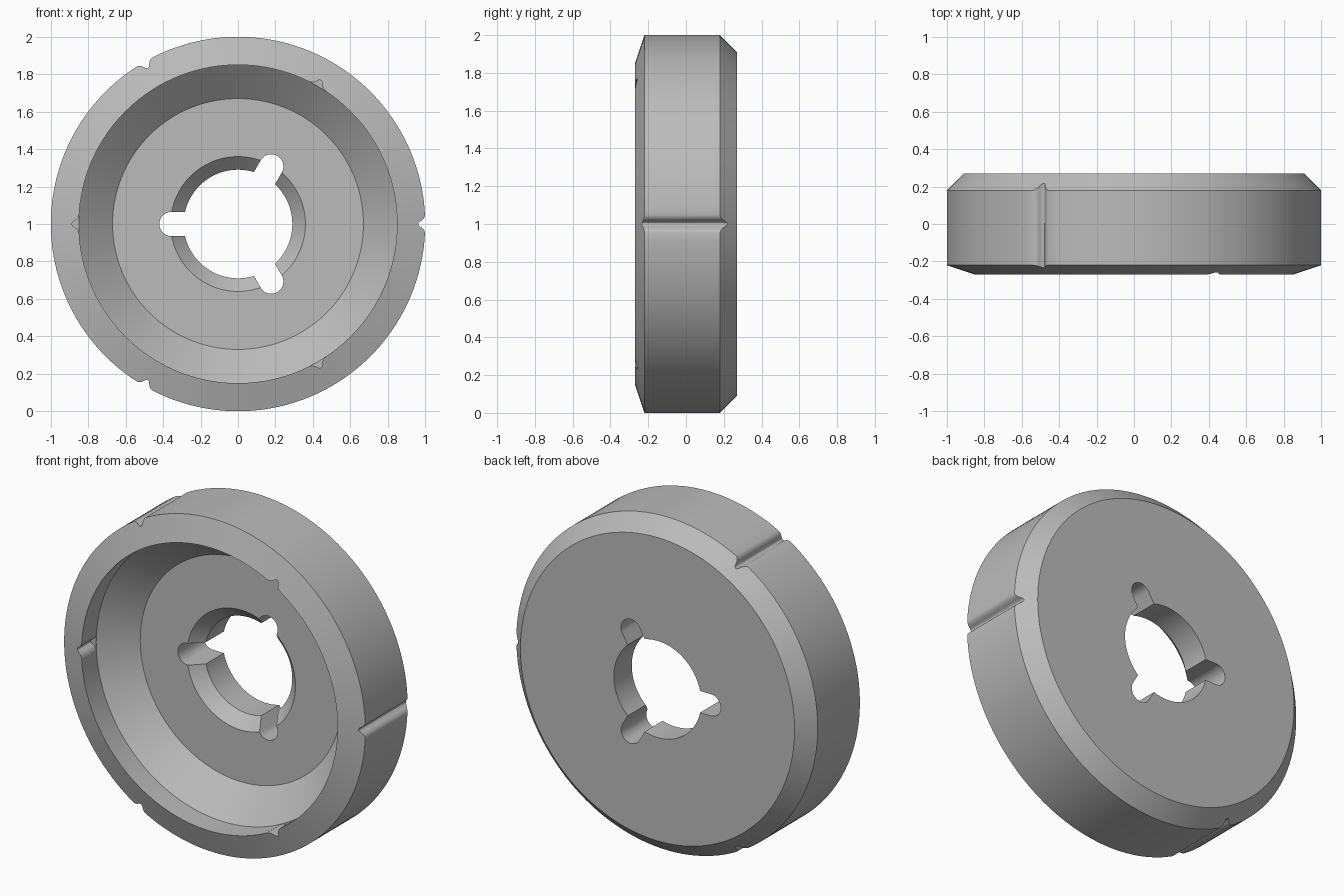
import bpy, bmesh, math
from mathutils import Matrix, Vector

cube = bpy.data.objects.get("Cube")
if cube:
    bpy.data.objects.remove(cube, do_unlink=True)

SEGMENTS = 144
CENTRE = Vector((0, 0, 1))


def make_object(name, bm):
    bmesh.ops.recalc_face_normals(bm, faces=bm.faces[:])
    mesh = bpy.data.meshes.new(name)
    bm.to_mesh(mesh)
    bm.free()
    obj = bpy.data.objects.new(name, mesh)
    bpy.context.collection.objects.link(obj)
    return obj


def lathe(bm, profile):
    """Turn a closed (radius, y) profile around the y axis."""
    rings = []
    for i in range(SEGMENTS):
        a = math.tau * i / SEGMENTS
        rings.append([bm.verts.new(CENTRE + Vector((r * math.cos(a), y, r * math.sin(a))))
                      for r, y in profile])
    n = len(profile)
    for i, ring in enumerate(rings):
        after = rings[(i + 1) % SEGMENTS]
        for j in range(n):
            k = (j + 1) % n
            bm.faces.new((ring[j], ring[k], after[k], after[j]))


def prism(bm, outline, degrees, y0, y1):
    """Extrude a (radial, tangential) outline along y at an angle about the axis."""
    turn = Matrix.Rotation(math.radians(-degrees), 3, 'Y')
    front, back = [[bm.verts.new(CENTRE + turn @ Vector((r, y, t))) for r, t in outline]
                   for y in (y0, y1)]
    bm.faces.new(front)
    bm.faces.new(back)
    n = len(outline)
    for j in range(n):
        k = (j + 1) % n
        bm.faces.new((front[j], front[k], back[k], back[j]))


def mirrored(half):
    """Complete a half outline that ends on the centre line."""
    return half + [(r, -t) for r, t in reversed(half[:-1])]


# Disc with chamfered rim, deep conical recess and bevelled bore
body = bmesh.new()
lathe(body, [(0.29, 0.27), (0.91, 0.27), (1.0, 0.18), (1.0, -0.22), (0.85, -0.27),
             (0.85, -0.13), (0.67, 0.03), (0.36, 0.03), (0.29, 0.10)])
disc = make_object("recessed_disc", body)

# Flared groove section as (depth, half width)
flare = [(-0.04, 0.052), (0.0, 0.05), (0.004, 0.036), (0.012, 0.024),
         (0.022, 0.017), (0.031, 0.012), (0.036, 0.006), (0.037, 0.0)]
outer_groove = mirrored([(1 - d, t) for d, t in flare])
inner_notch = mirrored([(0.849 + d, t) for d, t in flare])

# Round-ended key slot
slot = [(0.2, 0.065)]
slot += [(0.355 + 0.065 * math.cos(a), 0.065 * math.sin(a))
         for a in (math.pi / 2 - math.pi * i / 16 for i in range(17))]
slot += [(0.2, -0.065)]

cuts = bmesh.new()
for i in range(3):
    prism(cuts, outer_groove, 120 * i, -0.4, 0.4)
    prism(cuts, inner_notch, 60 + 120 * i, -0.4, -0.131)
    prism(cuts, slot, 60 + 120 * i, -0.1, 0.4)
cutter = make_object("groove_cutter", cuts)
cutter.hide_render = True

# Cut the grooves, notches and slots
cut = disc.modifiers.new("cut", 'BOOLEAN')
cut.operation = 'DIFFERENCE'
cut.solver = 'EXACT'
cut.object = cutter
bpy.context.view_layer.update()
result = disc.evaluated_get(bpy.context.evaluated_depsgraph_get())
mesh = bpy.data.meshes.new_from_object(result)
disc.modifiers.clear()
disc.data = mesh
bpy.data.objects.remove(cutter, do_unlink=True)

# Plain grey finish
colour = (0.5, 0.5, 0.5, 1)
grey = bpy.data.materials.new("plain_grey")
grey.use_nodes = True
grey.diffuse_color = colour
grey.node_tree.nodes["Principled BSDF"].inputs["Base Color"].default_value = colour
mesh.materials.clear()
mesh.materials.append(grey)

bpy.ops.object.select_all(action='DESELECT')
disc.select_set(True)
bpy.context.view_layer.objects.active = disc
bpy.ops.object.shade_smooth_by_angle(angle=math.radians(30))
